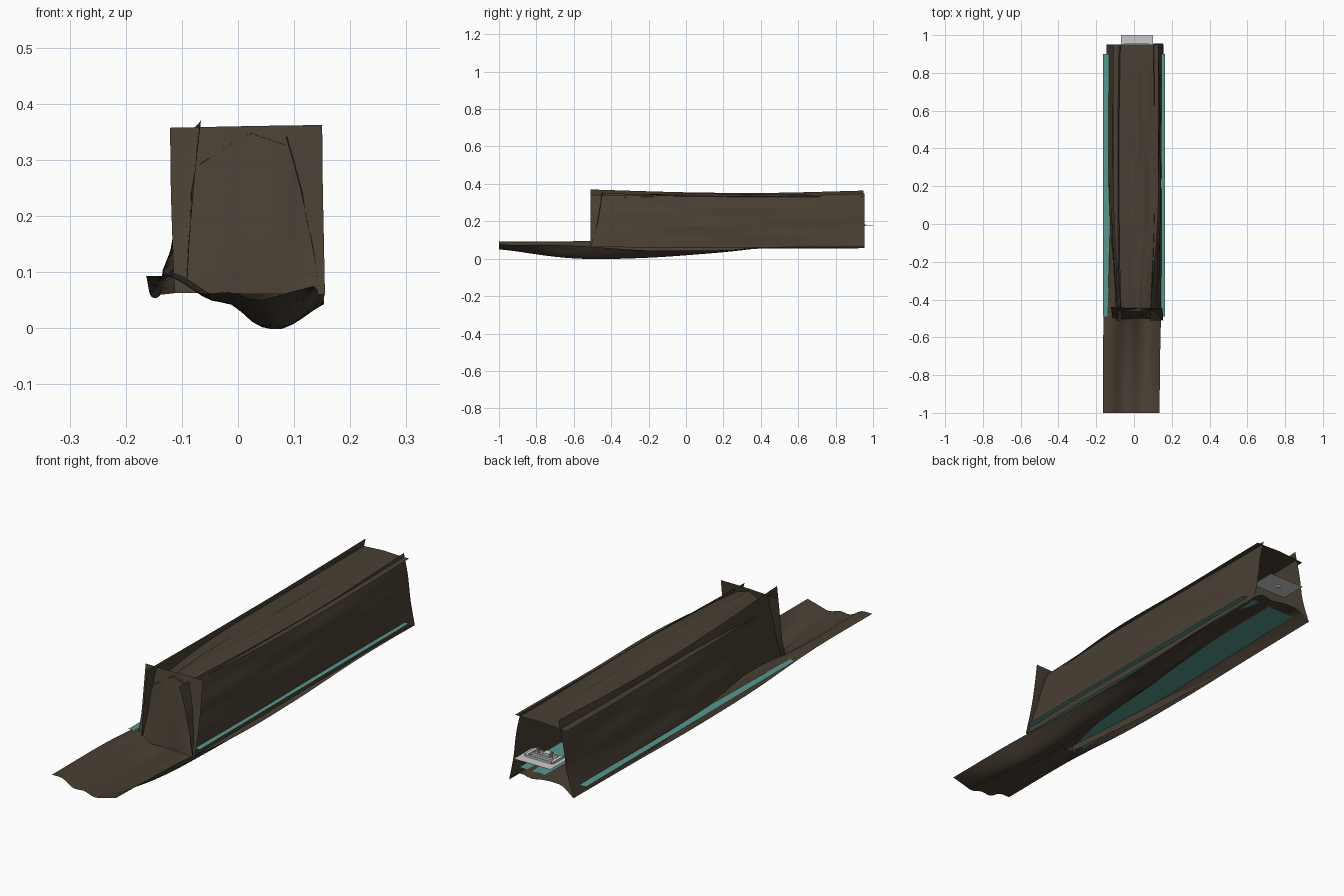
import bpy, bmesh, math
from mathutils import Vector


def material(name, color):
    m = bpy.data.materials.new(name)
    m.diffuse_color = (*color, 1)
    return m


ROCK = material("rock", (0.066, 0.050, 0.033))
WATER = material("water", (0.10, 0.31, 0.27))


def spline(pts, t):
    """Catmull-Rom point at t (0..1) along a list of vectors."""
    n = len(pts) - 1
    i = min(int(t * n), n - 1)
    f = t * n - i
    p1, p2 = pts[i], pts[i + 1]
    p0 = pts[i - 1] if i > 0 else p1 * 2 - p2
    p3 = pts[i + 2] if i + 2 <= n else p2 * 2 - p1
    return 0.5 * (2 * p1 + (p2 - p0) * f + (2 * p0 - 5 * p1 + 4 * p2 - p3) * f * f
                  + (3 * p1 - p0 - 3 * p2 + p3) * f ** 3)


def sheet(name, rows, nu, nv, wobble=(0, 0, 0), seed=0.0):
    """Smooth open rock sheet through rows of control points."""
    rows = [[Vector(p) for p in r] for r in rows]
    bm = bmesh.new()
    grid = []
    for j in range(nv + 1):
        line = []
        for i in range(nu + 1):
            p = spline([spline(r, i / nu) for r in rows], j / nv)
            w = (math.sin(p.y * 7 + i * 1.1 + seed) + math.sin(p.y * 4 - i * 1.9 + seed * 2)) / 2
            edge = math.sin(math.pi * i / nu) * math.sin(math.pi * j / nv) ** 0.5 if 0 < j < nv else 0
            line.append(bm.verts.new(p + Vector(wobble) * w * edge))
        grid.append(line)
    for j in range(nv):
        for i in range(nu):
            bm.faces.new((grid[j][i], grid[j][i + 1], grid[j + 1][i + 1], grid[j + 1][i]))
    me = bpy.data.meshes.new(name)
    bm.to_mesh(me)
    bm.free()
    me.shade_smooth()
    me.materials.append(ROCK)
    ob = bpy.data.objects.new(name, me)
    bpy.context.collection.objects.link(ob)
    return ob


def along(y, pts):
    return [(x, y, z) for x, z in pts]


# Floor with a stream channel, banks dipping at the outer edges
floor_z = [
    (-1.00, -0.165, 0.135, (.092, .090, .062, .064, .050, .062, .075)),
    (-0.61, -0.163, 0.140, (.090, .091, .058, .040, .007, .010, .070)),
    (-0.22, -0.158, 0.152, (.064, .110, .100, .055, .006, .010, .045)),
    (0.17, -0.153, 0.153, (.055, .108, .108, .085, .036, .038, .045)),
    (0.56, -0.145, 0.154, (.054, .104, .108, .100, .074, .080, .060)),
    (0.95, -0.142, 0.155, (.056, .092, .098, .094, .086, .094, .062)),
]
sheet("cave_floor",
      [[(x0 + (x1 - x0) * i / 6, y, z) for i, z in enumerate(zs)] for y, x0, x1, zs in floor_z],
      18, 44, (0, 0, 0.003), 1.0)

# Side walls leaning inwards
sheet("left_wall", [
    along(-0.51, [(-.092, .065), (-.086, .16), (-.077, .27), (-.066, .37)]),
    along(0.00, [(-.133, .060), (-.114, .15), (-.096, .26), (-.078, .355)]),
    along(0.45, [(-.143, .060), (-.120, .15), (-.099, .26), (-.080, .352)]),
    along(0.95, [(-.145, .058), (-.112, .15), (-.095, .26), (-.072, .364)])],
    12, 40, (0.007, 0, 0), 0.5)
sheet("right_wall", [
    along(-0.51, [(.146, .062), (.130, .16), (.108, .26), (.085, .342)]),
    along(0.00, [(.148, .060), (.138, .16), (.124, .26), (.106, .338)]),
    along(0.45, [(.145, .060), (.140, .16), (.129, .26), (.109, .335)]),
    along(0.955, [(.153, .058), (.133, .16), (.121, .26), (.102, .348)])],
    12, 40, (0.007, 0, 0), 2.0)

# Streaky arched ceiling between the walls, lower along its edges
sheet("cave_ceiling", [
    along(-0.46, [(-.068, .292), (-.035, .312), (.015, .345), (.045, .339), (.085, .326)]),
    along(0.00, [(-.105, .325), (-.04, .331), (.02, .345), (.07, .339), (.125, .333)]),
    along(0.45, [(-.110, .327), (-.04, .329), (.02, .340), (.07, .335), (.130, .329)]),
    along(0.95, [(-.110, .328), (-.04, .333), (.02, .336), (.07, .334), (.130, .334)])],
    14, 40, (0, 0, 0.008), 3.1)

# Sloping wall closing the front end
sheet("front_wall", [
    [(-.113, -.510, .063), (.02, -.500, .061), (.155, -.510, .060)],
    [(-.117, -.475, .160), (.02, -.488, .160), (.153, -.480, .160)],
    [(-.120, -.455, .260), (.02, -.468, .260), (.151, -.460, .260)],
    [(-.121, -.440, .357), (.02, -.446, .360), (.150, -.445, .362)]],
    10, 12, (0, 0.006, 0), 0.2)

# Flat water surface
bpy.ops.mesh.primitive_plane_add(size=1, location=(0, 0.205, 0.090))
water = bpy.context.object
water.name = "water_surface"
water.scale = (0.33, 1.39, 1)
water.data.materials.append(WATER)


def box(name, x, y, z, sx, sy, sz):
    bpy.ops.mesh.primitive_cube_add(size=1, location=(x, y, z))
    ob = bpy.context.object
    ob.name = name
    ob.scale = (sx, sy, sz)
    return ob


# Small grey platform at the open back end
box("platform_deck", 0.015, 0.94, 0.176, 0.17, 0.12, 0.001)
for s in (-1, 1):
    box("platform_rail", 0.015 + s * 0.06, 0.92, 0.181, 0.014, 0.07, 0.009)
    box("platform_post", 0.015 + s * 0.03, 0.915, 0.190, 0.006, 0.006, 0.026)
for y in (0.895, 0.925, 0.955):
    box("platform_crossbar", 0.015, y, 0.181, 0.12, 0.008, 0.008)
box("platform_block", 0.005, 0.91, 0.186, 0.03, 0.03, 0.018)
box("platform_support", 0.015, 0.945, 0.169, 0.006, 0.012, 0.012)
